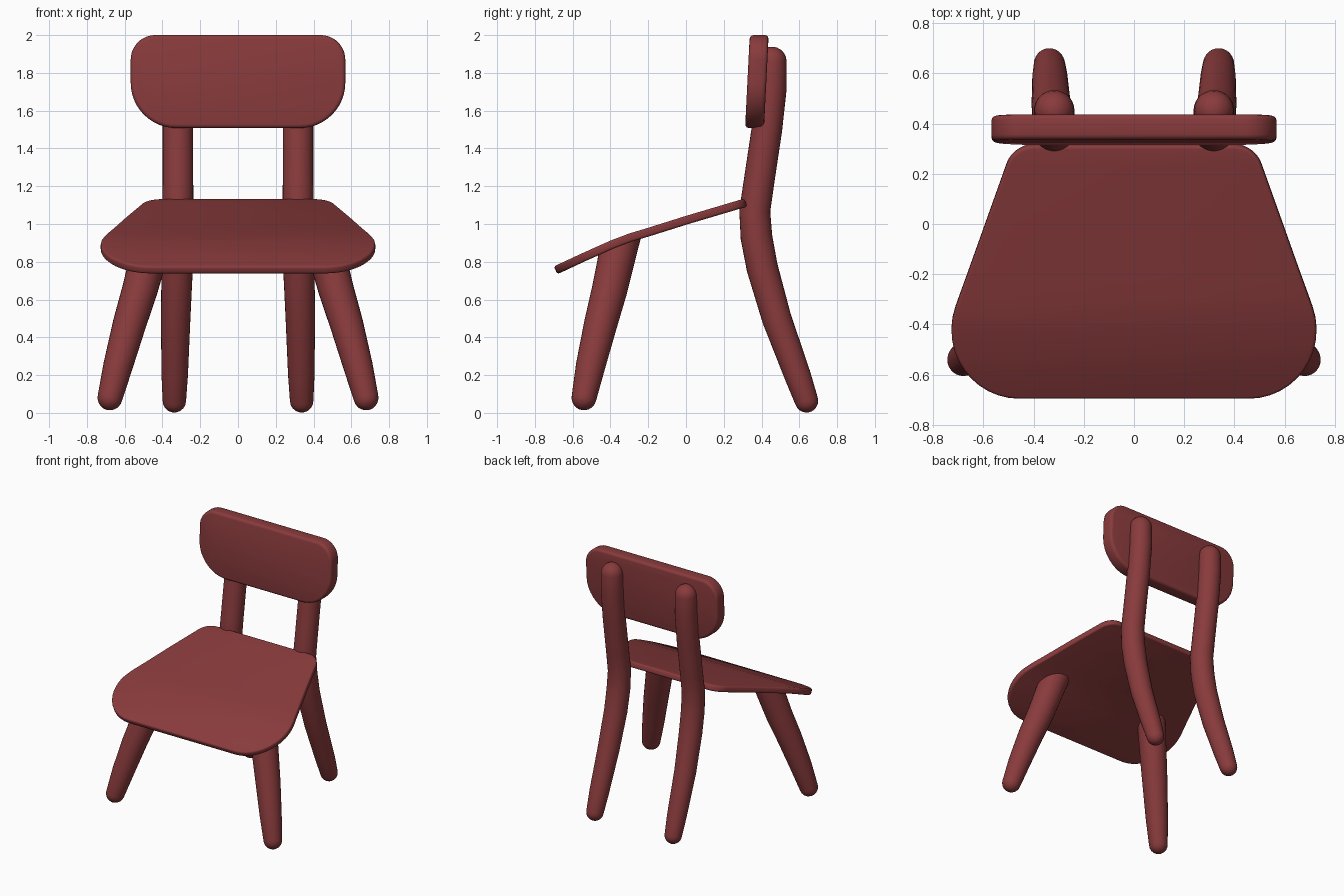
import bpy, bmesh, math
from mathutils import Vector

if "Cube" in bpy.data.objects:
    bpy.data.objects.remove(bpy.data.objects["Cube"])

paint = bpy.data.materials.new("dark red paint")
paint.diffuse_color = (0.25, 0.043, 0.045, 1)
paint.use_nodes = True
paint.node_tree.nodes["Principled BSDF"].inputs["Base Color"].default_value = paint.diffuse_color

SEAT_T = 0.045
# side profile of the seat top: (y, z)
SEAT_PROFILE = [(-0.70, 0.775), (-0.55, 0.845), (-0.40, 0.912), (-0.30, 0.95),
                (-0.20, 0.98), (0.0, 1.043), (0.31, 1.135)]


def seat_z(y):
    """Height and slope of the seat top at y."""
    pts = SEAT_PROFILE
    for (y0, z0), (y1, z1) in zip(pts, pts[1:]):
        if y <= y1 or y1 == pts[-1][0]:
            m = (z1 - z0) / (y1 - y0)
            return z0 + m * (y - y0), m


def finish(name, bm):
    bmesh.ops.recalc_face_normals(bm, faces=bm.faces[:])
    me = bpy.data.meshes.new(name)
    bm.to_mesh(me)
    bm.free()
    me.materials.append(paint)
    ob = bpy.data.objects.new(name, me)
    bpy.context.collection.objects.link(ob)
    bpy.ops.object.select_all(action='DESELECT')
    ob.select_set(True)
    bpy.context.view_layer.objects.active = ob
    bpy.ops.object.shade_smooth_by_angle(angle=math.radians(40))
    return ob


def rounded(corners, n=12):
    """Round the corners (x, y, radius) of a convex counter-clockwise polygon."""
    out = []
    for i, (x, y, r) in enumerate(corners):
        p = Vector((x, y))
        a = (Vector(corners[i - 1][:2]) - p).normalized()
        b = (Vector(corners[(i + 1) % len(corners)][:2]) - p).normalized()
        half = a.angle(b) / 2
        c = p + (a + b).normalized() * r / math.sin(half)
        s = p + a * r / math.tan(half) - c
        sweep = math.pi - 2 * half
        for k in range(n + 1):
            t = sweep * k / n
            out.append((c.x + s.x * math.cos(t) - s.y * math.sin(t),
                        c.y + s.x * math.sin(t) + s.y * math.cos(t)))
    return out


def slab(name, outline, thick, bevel, place, cuts=()):
    """Plate with softened rim, bent into position by place(x, y, depth)."""
    bm = bmesh.new()
    top = bm.faces.new([bm.verts.new((x, y, 0)) for x, y in outline])
    ext = bmesh.ops.extrude_face_region(bm, geom=[top], use_keep_orig=True)
    for v in ext['geom']:
        if isinstance(v, bmesh.types.BMVert):
            v.co.z = -thick
    rim = [e for e in bm.edges if abs(e.verts[0].co.z - e.verts[1].co.z) < 1e-6]
    bmesh.ops.bevel(bm, geom=rim, offset=bevel, segments=3, profile=0.5, affect='EDGES')
    for y in cuts:
        bmesh.ops.bisect_plane(bm, geom=bm.verts[:] + bm.edges[:] + bm.faces[:],
                               plane_co=(0, y, 0), plane_no=(0, 1, 0))
    for v in bm.verts:
        v.co = place(*v.co)
    return finish(name, bm)


def leg(name, path, round_top, sides=28):
    """Round tapered leg along (x, y, z, radius) points, listed from the foot up."""
    bm = bmesh.new()
    pts = [Vector(p[:3]) for p in path]
    n = len(pts)
    tan = [(pts[min(i + 1, n - 1)] - pts[max(i - 1, 0)]).normalized() for i in range(n)]
    rings = [(pts[i], path[i][3], tan[i]) for i in range(n)]
    arcs = [math.radians(a) for a in (18, 36, 54, 70, 82)]

    def dome(i, sign):
        r = path[i][3]
        return [(pts[i] + tan[i] * sign * r * math.sin(a), r * math.cos(a), tan[i]) for a in arcs]
    rings = dome(0, -1)[::-1] + rings
    if round_top:
        rings += dome(n - 1, 1)
    loops = []
    for c, r, t in rings:
        u = Vector((0, 1, 0)).cross(t).normalized()
        w = t.cross(u)
        loops.append([bm.verts.new(c + (u * math.cos(k) + w * math.sin(k)) * r)
                      for k in (2 * math.pi * j / sides for j in range(sides))])
    if not round_top:
        # trim the top end to the inside of the seat
        t = tan[-1]
        for v in loops[-1]:
            for _ in range(3):
                z, m = seat_z(v.co.y)
                v.co += t * ((z - SEAT_T * 0.6 - v.co.z) / (t.z - m * t.y))
    for a, b in zip(loops, loops[1:]):
        for j in range(sides):
            k = (j + 1) % sides
            bm.faces.new((a[j], a[k], b[k], b[j]))
    bm.faces.new(loops[0])
    bm.faces.new(loops[-1])
    return finish(name, bm)


# seat: rounded trapezoid bent along its side profile
def bend_seat(x, y, d):
    z, m = seat_z(y)
    nrm = Vector((0, -m, 1)).normalized()
    return Vector((x, y, z)) + nrm * d


slab("seat", rounded([(-0.84, -0.70, 0.27), (0.84, -0.70, 0.27),
                      (0.48, 0.31, 0.12), (-0.48, 0.31, 0.12)]),
     SEAT_T, 0.012, bend_seat, [p[0] for p in SEAT_PROFILE[1:-1]])

# backrest: upright rounded panel, leaning slightly back
slab("backrest", rounded([(-0.568, 1.508, 0.24), (0.568, 1.508, 0.24),
                          (0.568, 2.0, 0.13), (-0.568, 2.0, 0.13)]),
     0.10, 0.02, lambda x, z, d: Vector((x, 0.325 + 0.05 * (z - 1.75) - d, z)))

# legs, mirrored left and right
for side, s in (("left", -1), ("right", 1)):
    leg("back_leg_" + side, [(s * x, y, z, r) for x, y, z, r in (
        (0.337, 0.638, 0.064, 0.062), (0.335, 0.59, 0.2, 0.07), (0.33, 0.48, 0.5, 0.078),
        (0.322, 0.403, 0.77, 0.083), (0.32, 0.373, 0.93, 0.084), (0.318, 0.364, 1.07, 0.082),
        (0.318, 0.386, 1.22, 0.081), (0.318, 0.428, 1.5, 0.081), (0.318, 0.452, 1.72, 0.081),
        (0.318, 0.454, 1.86, 0.079))], True)
    leg("front_leg_" + side, [(s * x, y, z, r) for x, y, z, r in (
        (0.678, -0.54, 0.08, 0.066), (0.635, -0.505, 0.25, 0.078),
        (0.575, -0.452, 0.47, 0.088), (0.52, -0.405, 0.65, 0.094),
        (0.45, -0.345, 0.91, 0.10))], False)
